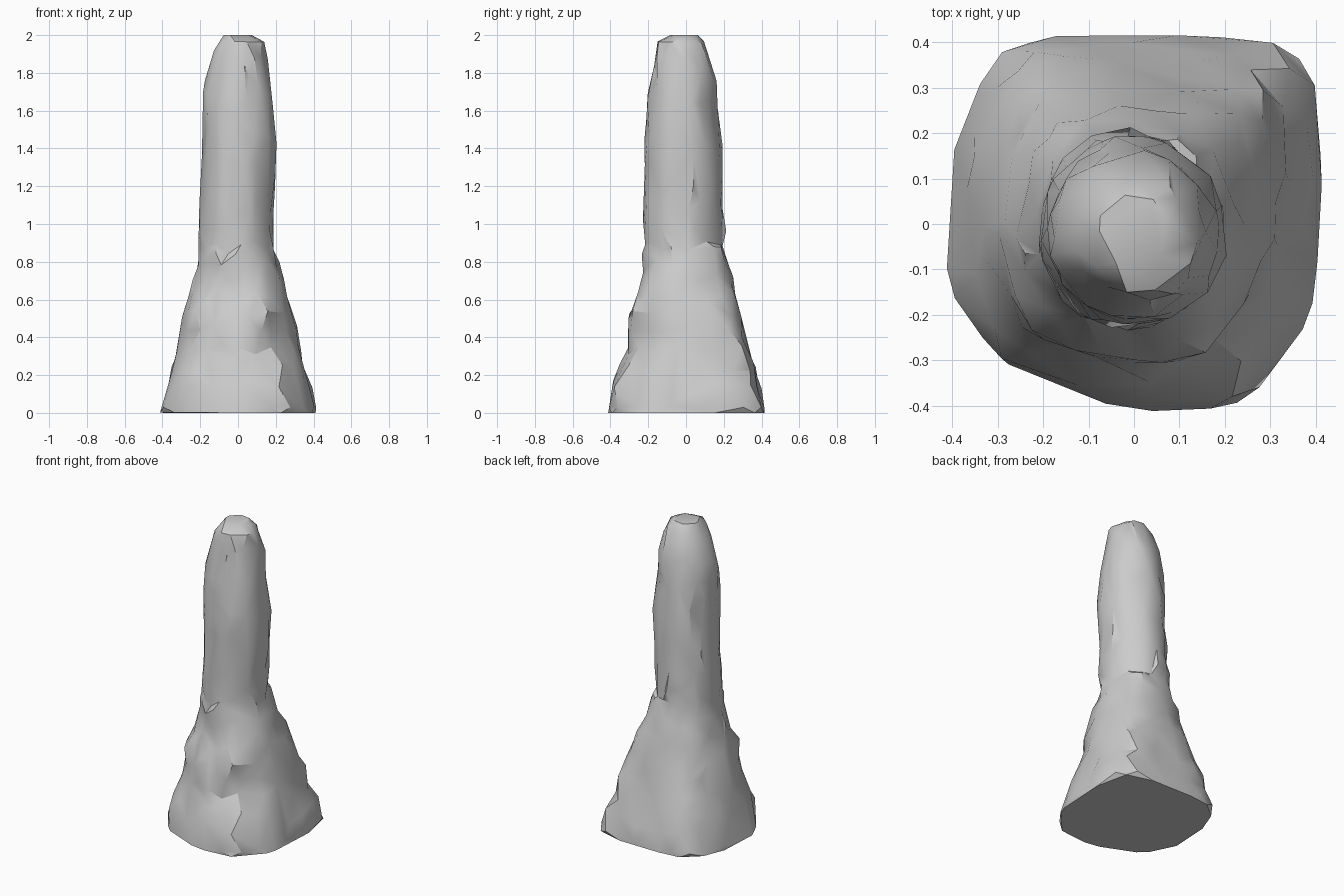
import bpy, bmesh, math
from mathutils import Vector, noise

SIDES = 24

# Footprint outline of the flared base (x, y), counter-clockwise
foot = [(0.412, 0.15), (0.395, 0.34), (0.37, 0.375), (0.29, 0.405), (0.18, 0.414),
        (-0.21, 0.414), (-0.31, 0.37), (-0.395, 0.18), (-0.412, -0.14), (-0.29, -0.305),
        (-0.03, -0.405), (0.13, -0.412), (0.25, -0.395), (0.38, -0.22), (0.408, -0.08)]

# Levels: z, x min, x max, y min, y max, roundness (0 = footprint, 1 = ellipse)
levels = [
    (0.00, -0.41, 0.41, -0.41, 0.41, 0.1), (0.03, -0.41, 0.41, -0.41, 0.41, 0),
    (0.13, -0.385, 0.385, -0.39, 0.385, 0.05), (0.24, -0.355, 0.355, -0.35, 0.36, 0.1),
    (0.34, -0.33, 0.33, -0.31, 0.34, 0.2), (0.43, -0.305, 0.305, -0.30, 0.315, 0.3),
    (0.52, -0.285, 0.285, -0.295, 0.295, 0.4), (0.61, -0.265, 0.26, -0.27, 0.27, 0.5),
    (0.70, -0.245, 0.235, -0.25, 0.25, 0.6), (0.79, -0.225, 0.21, -0.23, 0.225, 0.8),
    (0.85, -0.215, 0.195, -0.225, 0.21, 0.9), (0.885, -0.21, 0.19, -0.215, 0.20, 1),
    (0.97, -0.208, 0.192, -0.22, 0.20, 1), (1.07, -0.205, 0.19, -0.22, 0.197, 1),
    (1.18, -0.195, 0.193, -0.222, 0.198, 1), (1.30, -0.188, 0.197, -0.222, 0.198, 1),
    (1.42, -0.185, 0.20, -0.22, 0.19, 1), (1.54, -0.19, 0.195, -0.212, 0.172, 1),
    (1.66, -0.19, 0.183, -0.20, 0.162, 1), (1.79, -0.172, 0.17, -0.18, 0.152, 1),
    (1.89, -0.135, 0.155, -0.165, 0.12, 1), (1.965, -0.10, 0.135, -0.15, 0.09, 1),
    (2.00, -0.075, 0.075, -0.09, 0.065, 1)]

# Hollows (positive) and bulges (negative): centre, radius, depth
dents = [((0.21, -0.25, 0.38), 0.12, 0.055), ((-0.04, -0.26, 0.66), 0.12, 0.03),
         ((0.03, -0.30, 0.47), 0.10, -0.015), ((0.22, -0.15, 0.58), 0.09, -0.015),
         ((-0.26, -0.28, 0.18), 0.12, -0.035), ((-0.2, -0.22, 0.5), 0.13, -0.035),
         ((-0.26, 0.16, 0.35), 0.12, 0.02), ((0.24, 0.12, 0.56), 0.10, -0.02),
         ((0.2, 0.13, 0.73), 0.09, 0.02), ((0.1, 0.33, 0.28), 0.13, 0.015),
         ((-0.1, 0.25, 0.6), 0.12, 0.015)]


def foot_radius(a):
    """Distance from the axis to the footprint outline at angle a."""
    d = Vector((math.cos(a), math.sin(a)))
    for i, p in enumerate(foot):
        p, e = Vector(p), Vector(foot[(i + 1) % len(foot)]) - Vector(p)
        den = d.cross(e)
        if abs(den) > 1e-9:
            t, u = p.cross(e) / den, p.cross(d) / den
            if t > 0 and -1e-6 <= u <= 1 + 1e-6:
                return t
    return 0.41


def ring_point(a, level):
    z, x0, x1, y0, y1, rnd = level
    c, s = math.cos(a), math.sin(a)
    k = foot_radius(a) / 0.41 * (1 - rnd) + rnd
    p = Vector(((x0 + x1) / 2 + c * k * (x1 - x0) / 2,
                (y0 + y1) / 2 + s * k * (y1 - y0) / 2, z))
    out = Vector((c, s, 0))
    for centre, r, depth in dents:
        if z > 0.05:
            p -= out * depth * math.exp(-((p - Vector(centre)).length / r) ** 2 * 2)
    if 0.03 < z < 1.99:
        q = p.copy()
        p += out * (noise.noise(q * 6) * 0.012 + noise.noise(q * 17) * 0.018 - 0.001)
        if z < 1.9:
            p.z += noise.noise(q * 9 + Vector((5, 3, 1))) * 0.05
    return p


# Rock spire: rough rings lofted from flared foot to blunt tip
bm = bmesh.new()
rings = []
for n, lv in enumerate(levels):
    rings.append([bm.verts.new(ring_point(2 * math.pi * (i + 0.5 * (n % 2)) / SIDES, lv))
                  for i in range(SIDES)])
for n, (lo, hi) in enumerate(zip(rings, rings[1:])):
    for i in range(SIDES):
        j = (i + 1) % SIDES
        if n % 2 == 0:      # upper ring is shifted half a step forward
            bm.faces.new((lo[i], lo[j], hi[i]))
            bm.faces.new((lo[j], hi[j], hi[i]))
        else:
            bm.faces.new((lo[i], lo[j], hi[j]))
            bm.faces.new((lo[i], hi[j], hi[i]))
bm.faces.new(rings[0][::-1])
bm.faces.new(rings[-1])
mesh = bpy.data.meshes.new("rock_spire")
bm.to_mesh(mesh)
bm.free()
spire = bpy.data.objects.new("rock_spire", mesh)
bpy.context.collection.objects.link(spire)
bpy.context.view_layer.objects.active = spire
spire.select_set(True)

# Chipped look: collapse to fewer, larger irregular facets
chip = spire.modifiers.new("chipped_facets", 'DECIMATE')
chip.ratio = 0.5
bpy.ops.object.modifier_apply(modifier=chip.name)
bpy.ops.object.shade_smooth_by_angle(angle=math.radians(32))
